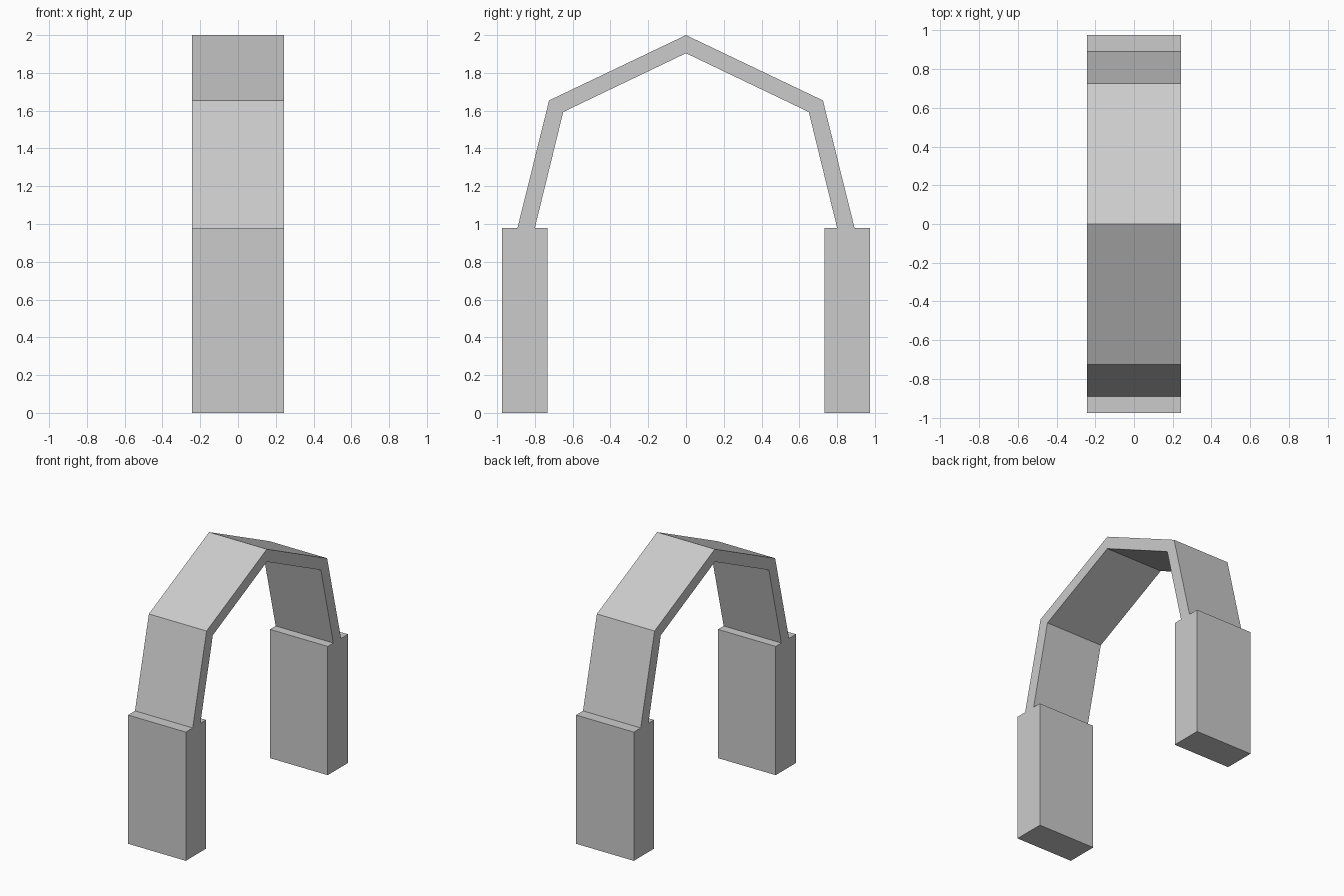
import bpy
import bmesh

if "Cube" in bpy.data.objects:
    bpy.data.objects.remove(bpy.data.objects["Cube"])

HALF_WIDTH = 0.243
PILLAR_TOP = 0.98


def extrude_profile(name, profile):
    """Extrude a closed (y, z) outline along x, centred on x = 0."""
    bm = bmesh.new()
    face = bm.faces.new([bm.verts.new((-HALF_WIDTH, y, z)) for y, z in profile])
    ext = bmesh.ops.extrude_face_region(bm, geom=[face])
    moved = [v for v in ext["geom"] if isinstance(v, bmesh.types.BMVert)]
    bmesh.ops.translate(bm, vec=(2 * HALF_WIDTH, 0, 0), verts=moved)
    bmesh.ops.recalc_face_normals(bm, faces=bm.faces)
    mesh = bpy.data.meshes.new(name)
    bm.to_mesh(mesh)
    bm.free()
    obj = bpy.data.objects.new(name, mesh)
    bpy.context.collection.objects.link(obj)
    return obj


# Two upright pillars
for name, side in (("front_pillar", -1), ("back_pillar", 1)):
    inner, outer = side * 0.732, side * 0.975
    extrude_profile(name, [(inner, 0), (outer, 0),
                           (outer, PILLAR_TOP), (inner, PILLAR_TOP)])

# Angular arch band resting on the pillars
outer_half = [(0.892, PILLAR_TOP), (0.725, 1.654)]
inner_half = [(0.80, PILLAR_TOP), (0.65, 1.593)]
outer = outer_half + [(0, 2.0)] + [(-y, z) for y, z in reversed(outer_half)]
inner = inner_half + [(0, 1.904)] + [(-y, z) for y, z in reversed(inner_half)]
extrude_profile("arch_band", outer + inner[::-1])
